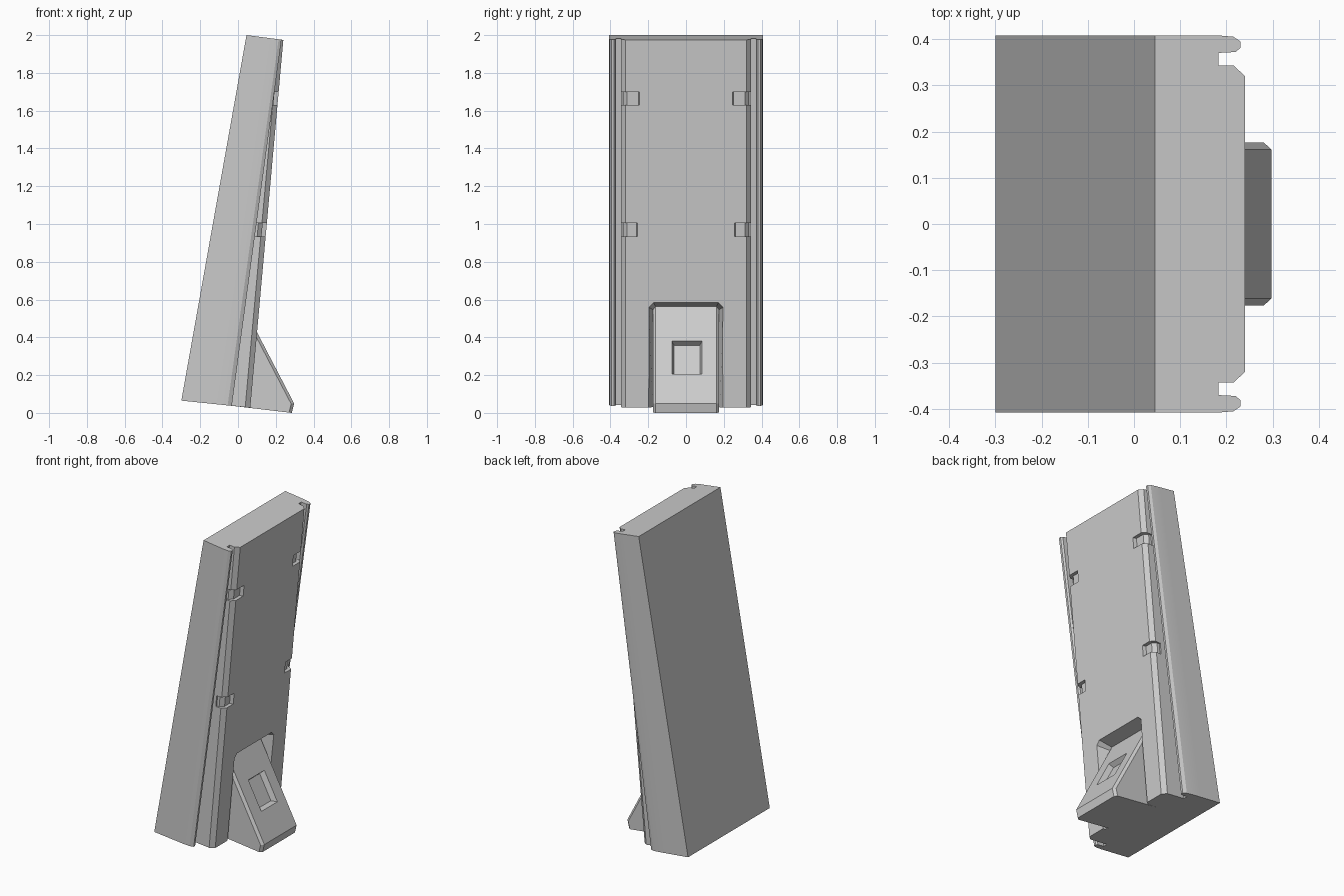
import bpy, bmesh

if "Cube" in bpy.data.objects:
    bpy.data.objects.remove(bpy.data.objects["Cube"])


def loft(name, loop_a, loop_b):
    """Closed solid between two loops with the same number of points."""
    bm = bmesh.new()
    a = [bm.verts.new(p) for p in loop_a]
    b = [bm.verts.new(p) for p in loop_b]
    n = len(a)
    bm.faces.new(a)
    bm.faces.new(b[::-1])
    for i in range(n):
        j = (i + 1) % n
        bm.faces.new((a[i], b[i], b[j], a[j]))
    bmesh.ops.recalc_face_normals(bm, faces=bm.faces)
    mesh = bpy.data.meshes.new(name)
    bm.to_mesh(mesh)
    bm.free()
    ob = bpy.data.objects.new(name, mesh)
    bpy.context.collection.objects.link(ob)
    return ob


def activate(ob):
    bpy.ops.object.select_all(action='DESELECT')
    ob.select_set(True)
    bpy.context.view_layer.objects.active = ob


def cut(target, cutter):
    cutter.hide_render = True
    mod = target.modifiers.new("cut", 'BOOLEAN')
    mod.operation = 'DIFFERENCE'
    mod.solver = 'EXACT'
    mod.object = cutter
    activate(target)
    bpy.ops.object.modifier_apply(modifier=mod.name)
    bpy.data.objects.remove(cutter)


def front_x(z):
    """Front surface of the panel at height z."""
    return 0.065 + (z - 0.03) * 0.09


# leaning panel: half section as (y, x at top, x at bottom), mirrored and lofted
half = [(.408, .045, -.30), (.408, .15, -.15), (.408, .18, -.10),
        (.405, .215, -.055), (.395, .23, -.033), (.381, .23, -.033),
        (.372, .22, -.042), (.370, .183, -.085), (.343, .183, -.085),
        (.343, .215, .038), (.32, .24, .065)]
section = half + [(-y, t, b) for y, t, b in reversed(half)]
top = [(t, y, 2.0 - .13 * (t - .045)) for y, t, b in section]
bottom = [(b, y, .065 - .1033 * (b + .30)) for y, t, b in section]
panel = loft("panel", bottom, top)

# clip pockets wrapping the panel's front corners
for zc, y0 in ((1.665, .24), (.97, .25)):
    for s in (1, -1):
        prof = [(y0, .03), (y0 + .012, -.022), (.312, -.022), (.333, -.045),
                (.333, -.062), (.358, -.062), (.358, .03)]
        loops = [[(front_x(z) + d, s * y, z) for y, d in prof]
                 for z in (zc - .035, zc + .035)]
        cut(panel, loft("pocket_cutter", *loops))

# channel around the foot, with sloping walls and clipped top corners
def channel_loop(w, x_top, x_bot, z_top, c):
    k = (x_top - x_bot) / (z_top + .05)
    pts = [(-w, -.05), (w, -.05), (w, z_top - c), (w - c, z_top),
           (c - w, z_top), (-w, z_top - c)]
    return [(x_bot + k * (z + .05), y, z) for y, z in pts]

cut(panel, loft("channel_cutter",
                channel_loop(.176, .025, .035, .562, .015),
                channel_loop(.198, .122, .060, .585, .025)))

# wedge foot
wedge = [(.025, .572), (.297, .05), (.285, 0), (-.02, .036), (-.06, .5)]
foot = loft("foot", [(x, -.176, z) for x, z in wedge],
            [(x, .176, z) for x, z in wedge])
bm = bmesh.new()
bm.from_mesh(foot.data)
edges = [e for e in bm.edges
         if abs(e.verts[0].co.y - e.verts[1].co.y) < .01
         and all(v.co.x > .02 for v in e.verts)]
bmesh.ops.bevel(bm, geom=edges, offset=.015, segments=1, affect='EDGES')
bm.to_mesh(foot.data)
bm.free()

# square window sunk into the foot's slope
def window_loop(inset, depth):
    lo, hi, w = .205 + inset, .38 - inset, .08 - inset
    def p(y, z):
        x = .297 - (z - .05) * .521
        return (x - depth * .887, y + .005, z - depth * .3)
    return [p(-w, lo), p(w, lo), p(w, hi), p(-w, hi)]

cut(foot, loft("window_cutter", window_loop(.012, .035), window_loop(-.004, -.012)))

for ob in (panel, foot):
    activate(ob)
    bpy.ops.object.shade_smooth_by_angle(angle=.35)
